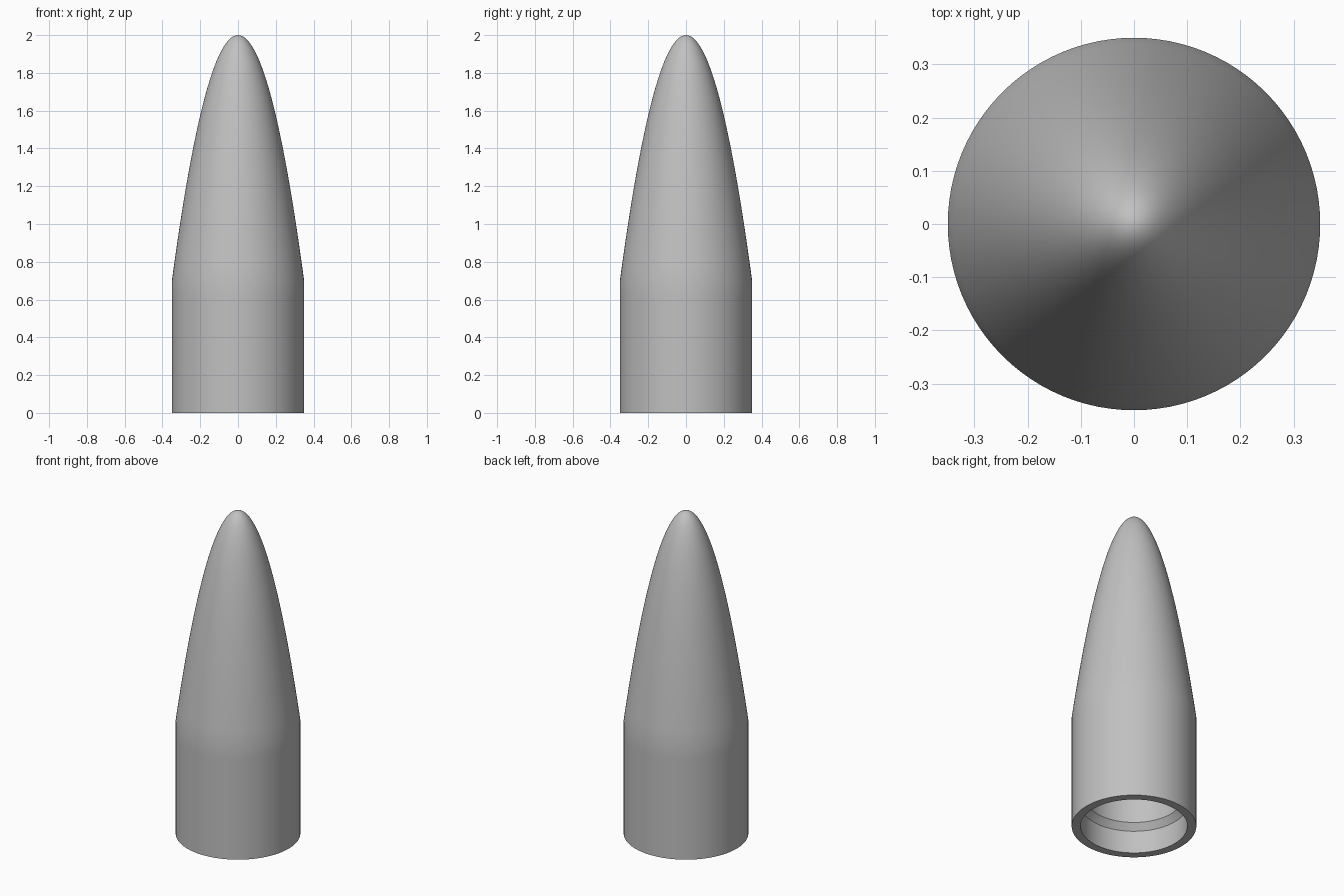
import bpy
import bmesh
import math

cube = bpy.data.objects.get("Cube")
if cube:
    bpy.data.objects.remove(cube, do_unlink=True)

SEGMENTS = 96

# Plain grey finish
grey = bpy.data.materials.new("plain_grey")
grey.use_nodes = True
colour = (0.53, 0.53, 0.53, 1)
grey.diffuse_color = colour
grey.node_tree.nodes["Principled BSDF"].inputs["Base Color"].default_value = colour


def parabola(radius, base, tip, steps=28):
    """Rounded nose curve from its base ring up to the tip."""
    fractions = [1 - i / steps for i in range(steps + 1)]
    return [(radius * f, tip - (tip - base) * f * f) for f in fractions]


def lathe(name, profile):
    """Turn a profile of (radius, height) points about the z axis."""
    bm = bmesh.new()
    verts = [bm.verts.new((r, 0, z)) for r, z in profile]
    edges = [bm.edges.new(pair) for pair in zip(verts, verts[1:])]
    bmesh.ops.spin(bm, geom=verts + edges, cent=(0, 0, 0), axis=(0, 0, 1),
                   angle=math.tau, steps=SEGMENTS, use_duplicate=False)
    bmesh.ops.remove_doubles(bm, verts=bm.verts, dist=0.0001)
    bmesh.ops.recalc_face_normals(bm, faces=bm.faces)
    mesh = bpy.data.meshes.new(name)
    bm.to_mesh(mesh)
    bm.free()
    mesh.materials.append(grey)
    obj = bpy.data.objects.new(name, mesh)
    bpy.context.collection.objects.link(obj)
    bpy.ops.object.select_all(action="DESELECT")
    obj.select_set(True)
    bpy.context.view_layer.objects.active = obj
    bpy.ops.object.shade_smooth_by_angle(angle=math.radians(30))
    return obj


# Hollow shell: inner nose, stepped socket, flat rim, straight wall, outer nose
inner_nose = parabola(0.27, 0.7, 1.88)[::-1]
socket = [(0.27, 0.18), (0.30, 0.14), (0.30, 0)]
outer_wall = [(0.35, 0), (0.35, 0.62)]
outer_nose = parabola(0.35, 0.7, 2)
lathe("nose_cone", inner_nose + socket + outer_wall + outer_nose)
